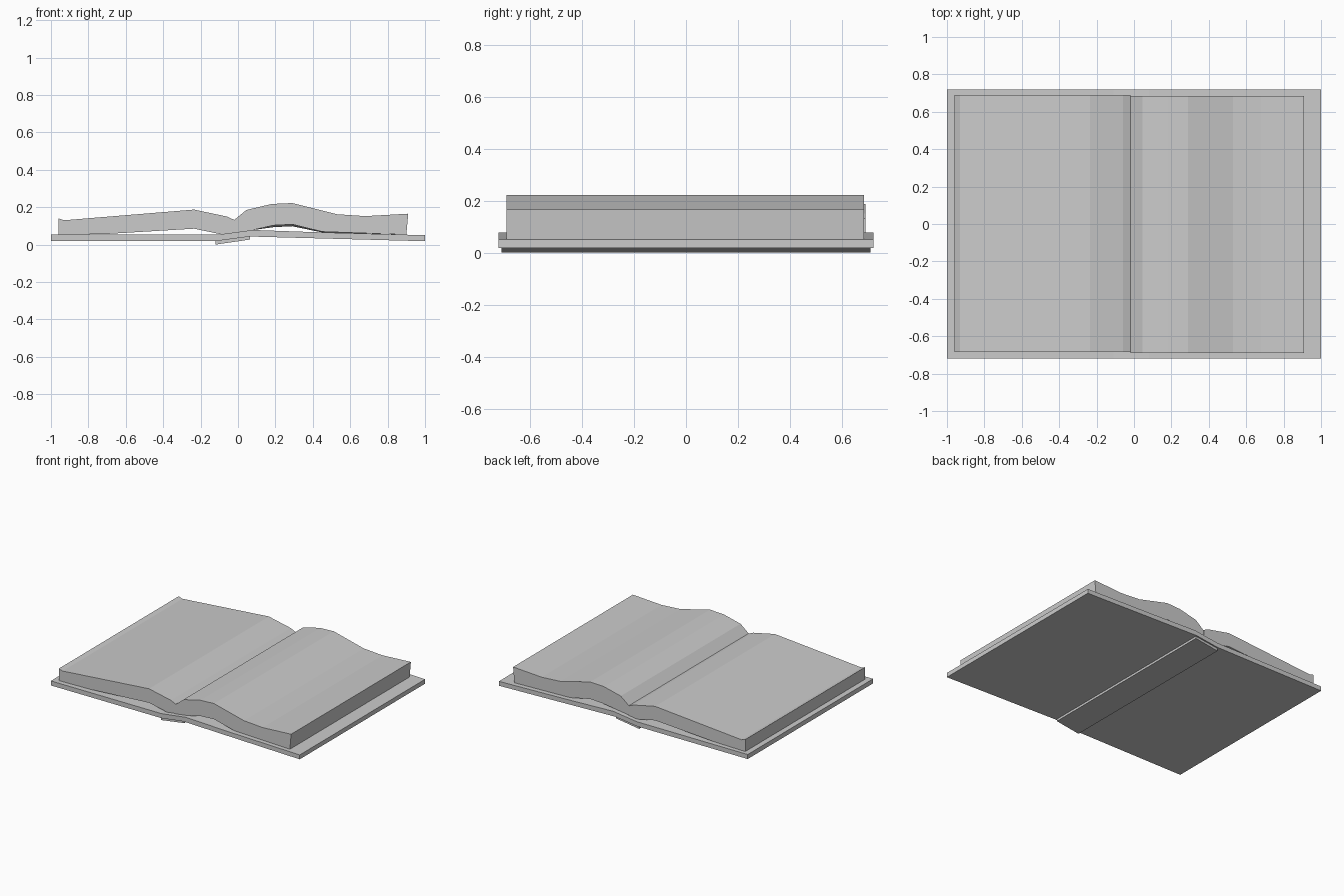
import bpy, bmesh

if "Cube" in bpy.data.objects:
    bpy.data.objects.remove(bpy.data.objects["Cube"])


def extrude_profile(name, points, y0, y1, back_drop=None):
    """Extrude an x/z outline along y; back_drop lowers chosen points at the rear."""
    drop = back_drop or {}
    bm = bmesh.new()
    front = [bm.verts.new((x, y0, z)) for x, z in points]
    back = [bm.verts.new((x, y1, z - drop.get(i, 0))) for i, (x, z) in enumerate(points)]
    bm.faces.new(front)
    bm.faces.new(back[::-1])
    n = len(points)
    for i in range(n):
        j = (i + 1) % n
        bm.faces.new((front[i], back[i], back[j], front[j]))
    bmesh.ops.recalc_face_normals(bm, faces=bm.faces)
    mesh = bpy.data.meshes.new(name)
    bm.to_mesh(mesh)
    bm.free()
    obj = bpy.data.objects.new(name, mesh)
    bpy.context.collection.objects.link(obj)
    return obj


# Hard cover: two boards joined by a tilted middle strip
extrude_profile("cover", [
    (-1.0, 0.02), (-0.11, 0.02), (0.065, 0.043), (1.0, 0.018),
    (1.0, 0.05), (0.45, 0.065), (0.08, 0.078), (-0.11, 0.053), (-1.0, 0.053),
], -0.72, 0.72)

# Spine strip under the cover
extrude_profile("spine", [
    (-0.12, 0.0), (0.065, 0.027), (0.065, 0.043), (-0.12, 0.019),
], -0.71, 0.71)

# Left page block
extrude_profile("left_pages", [
    (-0.96, 0.052), (-0.70, 0.057), (-0.235, 0.085), (-0.09, 0.055), (-0.02, 0.062),
    (-0.02, 0.132), (-0.06, 0.15), (-0.235, 0.187), (-0.93, 0.13), (-0.96, 0.14),
], -0.685, 0.69)

# Right page block, its raised underside sagging slightly at the rear
extrude_profile("right_pages", [
    (-0.02, 0.062), (0.08, 0.078), (0.19, 0.103), (0.29, 0.108), (0.45, 0.069), (0.90, 0.053),
    (0.91, 0.165), (0.68, 0.152), (0.53, 0.162), (0.29, 0.222), (0.18, 0.217),
    (0.045, 0.185), (-0.02, 0.132),
], -0.69, 0.685, {2: 0.01, 3: 0.01, 4: 0.004})
